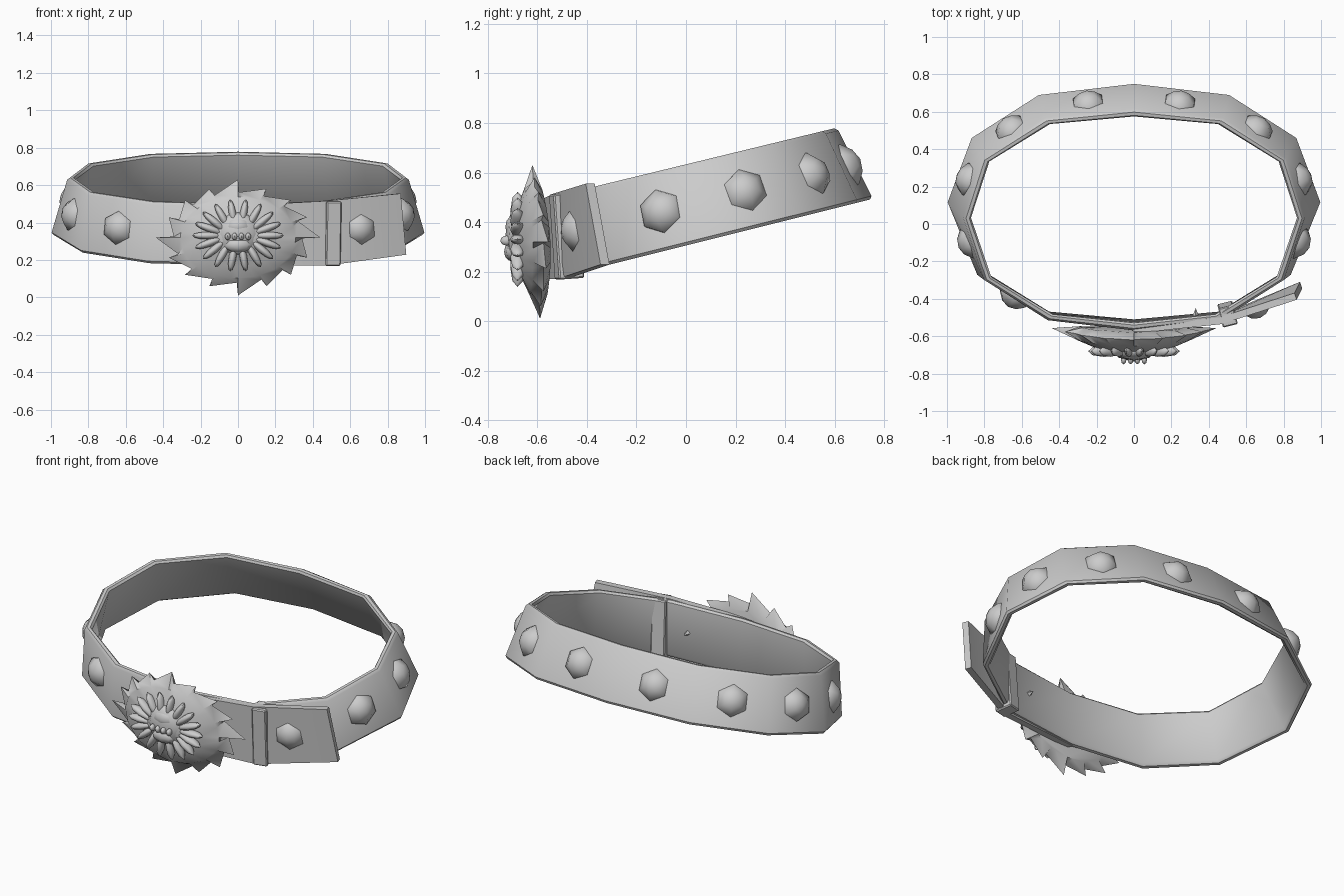
import bpy, bmesh
from math import sin, cos, radians, pi
from mathutils import Vector, Matrix

cube = bpy.data.objects.get("Cube")
if cube:
    bpy.data.objects.remove(cube, do_unlink=True)

mat = bpy.data.materials.new("plain_grey")
mat.use_nodes = True
GREY = (0.6, 0.6, 0.6, 1)
mat.diffuse_color = GREY
mat.node_tree.nodes["Principled BSDF"].inputs["Base Color"].default_value = GREY


def finish(name, bm, angle=40):
    bmesh.ops.recalc_face_normals(bm, faces=bm.faces)
    me = bpy.data.meshes.new(name)
    bm.to_mesh(me)
    bm.free()
    me.materials.append(mat)
    ob = bpy.data.objects.new(name, me)
    bpy.context.collection.objects.link(ob)
    bpy.ops.object.select_all(action='DESELECT')
    ob.select_set(True)
    bpy.context.view_layer.objects.active = ob
    bpy.ops.object.shade_smooth_by_angle(angle=radians(angle))
    return ob


def loft(bm, rings, wrap_rings=False):
    """Skin a list of closed vertex rings."""
    vs = [[bm.verts.new(p) for p in r] for r in rings]
    pairs = list(zip(vs, vs[1:])) + ([(vs[-1], vs[0])] if wrap_rings else [])
    for a, b in pairs:
        for i in range(len(a)):
            j = (i + 1) % len(a)
            bm.faces.new((a[i], a[j], b[j], b[i]))
    return vs


def mirrored(half):
    return half + [(-x, y) for x, y in half[-2:0:-1]]


# Belt band: tilted, flared twelve-sided ring with rounded rims
low = [Vector((x, y, 0.305 + 0.25 * y)) for x, y in mirrored(
    [(0, -.55), (.48, -.5), (.84, -.27), (1, .12), (.87, .465), (.51, .695), (0, .755)])]
high = [Vector((x, y, 0.633 + 0.243 * y)) for x, y in mirrored(
    [(0, -.57), (.46, -.515), (.8, -.3), (.91, .03), (.81, .345), (.475, .56), (0, .61)])]


def band_ring(t, inset):
    pts = [a.lerp(b, t) for a, b in zip(low, high)]
    mid = sum(pts, Vector()) / len(pts)
    return [p - (p - mid).normalized() * inset for p in pts]


bm = bmesh.new()
T = 0.042
loft(bm, [band_ring(t, d) for t, d in (
    (.04, 0), (.96, 0), (1, .012), (1, T - .012), (.96, T), (.04, T), (0, T - .012), (0, .012))], True)
finish("belt_band", bm)


# Studs: low hexagonal domes, one per band panel
def stud(name, pos, normal, up):
    z = normal.normalized()
    x = (up - z * up.dot(z)).normalized()
    frame = Matrix((x, z.cross(x), z)).transposed()
    bm = bmesh.new()
    rings = [[pos + frame @ Vector((r * cos(k * pi / 3), r * sin(k * pi / 3), h)) for k in range(6)]
             for r, h in ((.092, -.01), (.088, .008), (.048, .042))]
    vs = loft(bm, rings)
    top = bm.verts.new(pos + z * 0.055)
    for i in range(6):
        bm.faces.new((vs[-1][i], vs[-1][(i + 1) % 6], top))
    bm.faces.new(vs[0])
    finish(name, bm, 60)


for i in range(2, 11):
    j = (i + 1) % 12
    up = (high[i] + high[j] - low[i] - low[j]) / 2
    along = low[j] - low[i]
    centre = (high[i] + high[j] + low[i] + low[j]) / 4
    stud("band_stud", centre, along.cross(up), up)

# Free strap end lying over the front and springing away at the left side
path = [((0, -.585, .49), (0, -.565, .17)), ((.47, -.535, .515), (.48, -.52, .17)),
        ((.87, -.405, .555), (.9, -.345, .228))]
bm = bmesh.new()
rings = []
for top, bottom in path:
    a, b = Vector(top), Vector(bottom)
    back = Vector((-.012, .036, 0))
    rings.append([a, a + back, b + back, b])
vs = loft(bm, rings)
bm.faces.new(vs[0])
bm.faces.new(vs[-1])
finish("strap_end", bm)
a, b, c, d = [Vector(p) for pair in path[1:] for p in pair]
stud("strap_stud", (a + b + c + d) / 4 - Vector((.025, 0, 0)), (c - a).cross(a - b), a - b)

# Keeper loop around strap and band
bm = bmesh.new()
bmesh.ops.create_cube(bm, size=1, matrix=Matrix.Translation((.5, -.482, .343))
                      @ Matrix.Rotation(radians(14), 4, 'Z') @ Matrix.Rotation(radians(4), 4, 'X')
                      @ Matrix.Diagonal((.082, .105, .345, 1)))
bmesh.ops.bevel(bm, geom=bm.edges[:], offset=.006, segments=1, affect='EDGES')
finish("keeper_loop", bm, 30)

# Buckle plate: domed oval with a sawtooth rim swept one way
CZ = 0.32


def plate_point(angle, rho, y):
    x, z = .44 * rho * cos(angle), .31 * rho * sin(angle)
    return Vector((x, y + .25 * x * x - .05 * z, CZ + z))


def plate_ring(rho, y, toothed=False):
    pts = []
    for k in range(16):
        a = k * pi / 8
        tip = 1 if k % 4 == 0 else .91
        pts += [plate_point(a, tip if toothed else rho, y),
                plate_point(a + (-.02 if toothed else -.12), .78 if toothed else rho, y)][::-1]
    return pts


bm = bmesh.new()
vs = loft(bm, [plate_ring(.15, -.715), plate_ring(.3, -.69), plate_ring(.5, -.668),
               plate_ring(.7, -.642), plate_ring(1, -.605, True), plate_ring(.68, -.57)])
bm.faces.new(vs[0])
bm.faces.new(vs[-1])
finish("buckle_plate", bm, 50)


# Medallion: ring of rays around a small domed face
def blob(bm, pos, size, turn=0):
    bmesh.ops.create_uvsphere(bm, u_segments=8, v_segments=6, radius=1,
                              matrix=Matrix.Translation(pos) @ Matrix.Rotation(-turn, 4, 'Y')
                              @ Matrix.Diagonal((*size, 1)))


bm = bmesh.new()
for k in range(18):
    a = k * pi / 9
    blob(bm, (.165 * cos(a), -.68, CZ + .01 + .115 * sin(a)), (.08, .03, .02), a)
finish("medallion_rays", bm, 60)

bm = bmesh.new()
blob(bm, (0, -.68, CZ + .02), (.115, .05, .115))
blob(bm, (0, -.69, CZ + .06), (.07, .04, .05))
blob(bm, (0, -.7, CZ - .04), (.075, .035, .04))
for x in (-.055, -.018, .018, .055):
    blob(bm, (x, -.725, CZ + .005), (.015, .025, .02))
finish("medallion_face", bm, 60)

# Prong tip poking through the inside of the band
bm = bmesh.new()
bmesh.ops.create_cone(bm, segments=4, radius1=.025, radius2=0, depth=.06, cap_ends=True,
                      matrix=Matrix.Translation((.33, -.48, .35)) @ Matrix.Rotation(-pi / 2, 4, 'X'))
finish("prong_tip", bm, 20)
